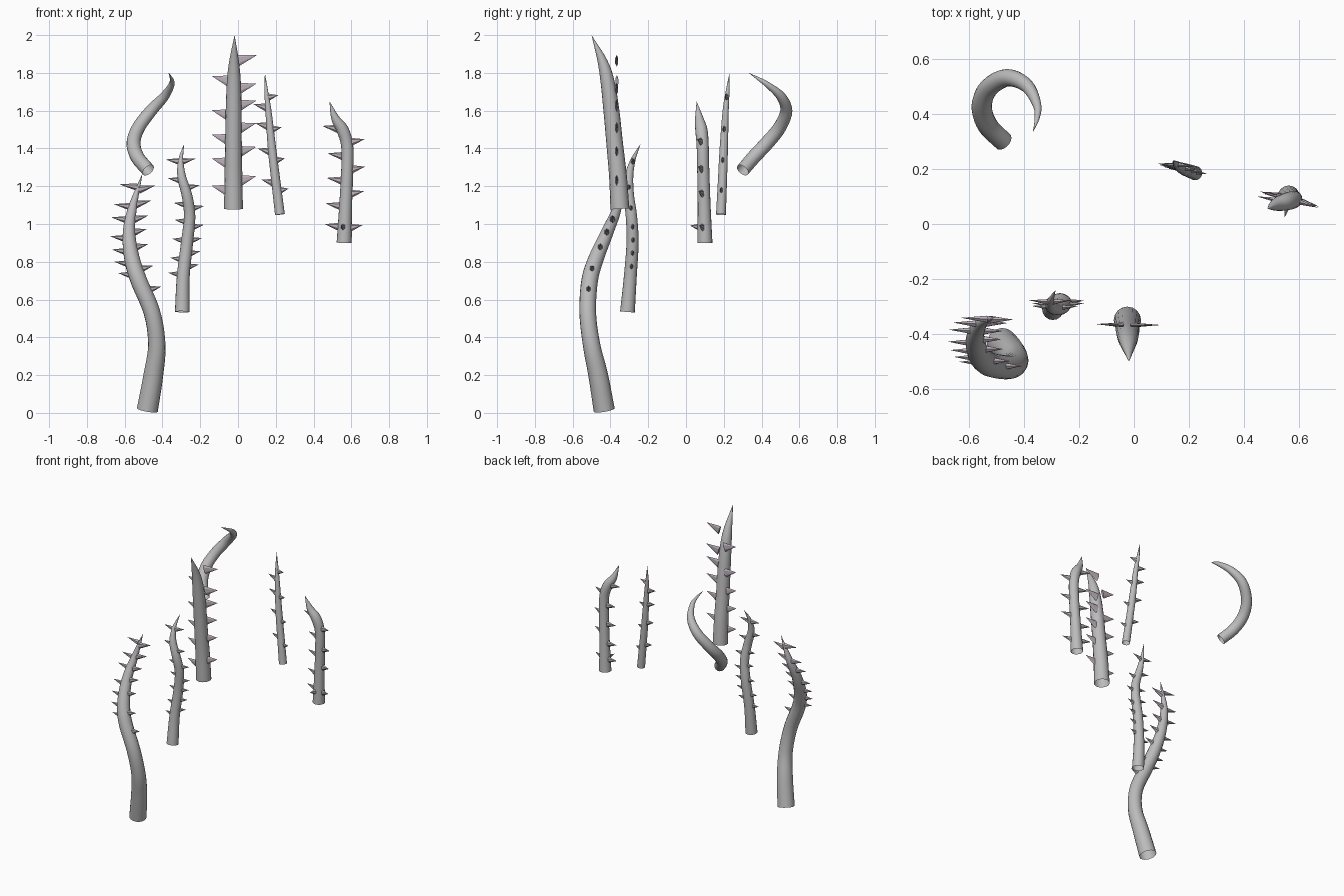
import bpy, bmesh
from mathutils import Vector, Matrix

if "Cube" in bpy.data.objects:
    bpy.data.objects.remove(bpy.data.objects["Cube"], do_unlink=True)


def make_material(name, rgb):
    mat = bpy.data.materials.new(name)
    mat.use_nodes = True
    mat.diffuse_color = (*rgb, 1)
    mat.node_tree.nodes["Principled BSDF"].inputs["Base Color"].default_value = (*rgb, 1)
    return mat


SKIN = make_material("stem grey", (0.5, 0.5, 0.5))
THORN = make_material("thorn mauve", (0.5, 0.43, 0.49))
SIDES = 16
STEPS = 5


def smooth_path(points):
    """Catmull-Rom samples of (x, y, z, radius) control points."""
    pts = [Vector(p) for p in points]
    pts = [2 * pts[0] - pts[1]] + pts + [2 * pts[-1] - pts[-2]]
    out = []
    for a, b, c, d in zip(pts, pts[1:], pts[2:], pts[3:]):
        for i in range(STEPS):
            t = i / STEPS
            out.append(0.5 * (2 * b + (c - a) * t + (2 * a - 5 * b + 4 * c - d) * t ** 2
                              + (3 * b - a - 3 * c + d) * t ** 3))
    return out + [pts[-2]]


def finish(bm, name, mat, smooth):
    bmesh.ops.recalc_face_normals(bm, faces=bm.faces)
    mesh = bpy.data.meshes.new(name)
    bm.to_mesh(mesh)
    bm.free()
    mesh.materials.append(mat)
    obj = bpy.data.objects.new(name, mesh)
    bpy.context.collection.objects.link(obj)
    for poly in mesh.polygons:
        poly.use_smooth = smooth
    return obj


def build_stem(name, points):
    """Tapered tube, open at the base and pointed at the tip."""
    path = smooth_path(points)
    bm = bmesh.new()
    rings = []
    normal = Vector((1, 0, 0))
    for i, p in enumerate(path[:-1]):
        tangent = (path[i + 1].xyz - path[max(i - 1, 0)].xyz).normalized()
        normal = (normal - tangent * normal.dot(tangent)).normalized()
        ring = []
        for k in range(SIDES):
            spin = Matrix.Rotation(6.28319 * k / SIDES, 3, tangent)
            ring.append(bm.verts.new(p.xyz + spin @ normal * max(p.w, 0.002)))
        rings.append(ring)
    tip = bm.verts.new(path[-1].xyz)
    for k in range(SIDES):
        n = (k + 1) % SIDES
        for low, high in zip(rings, rings[1:]):
            bm.faces.new((low[k], low[n], high[n], high[k]))
        bm.faces.new((rings[-1][k], rings[-1][n], tip))
    finish(bm, name, SKIN, True)
    return path


def centre_at(path, z):
    for a, b in zip(path, path[1:]):
        if a.z <= z <= b.z:
            return a.lerp(b, (z - a.z) / (b.z - a.z))
    return path[-1]


def build_thorns(name, path, heights, direction, length, size, fixed_y=None):
    """Row of narrow cones leaving the stem; size is (half width, half height)."""
    bm = bmesh.new()
    for z in heights:
        c = centre_at(path, z)
        root = c.xyz
        if fixed_y is not None:
            root.y = fixed_y
        axis = Vector(direction).normalized()
        side = Vector((0, 0, 1)).cross(axis).normalized()
        up = axis.cross(side)
        start = root + axis * c.w * 0.6
        ring = []
        for k in range(6):
            v = Matrix.Rotation(6.28319 * k / 6, 2) @ Vector((0, 1))
            ring.append(bm.verts.new(start + side * v.x * size[0] + up * v.y * size[1]))
        tip = bm.verts.new(root + axis * length)
        bm.faces.new(ring)
        for k in range(6):
            bm.faces.new((ring[k], ring[(k + 1) % 6], tip))
    finish(bm, name, THORN, False)


# Tall curved stem standing on the ground
path = build_stem("tall_stem", [
    (-.48, -.433, .015, .056), (-.448, -.465, .2, .052), (-.43, -.5, .36, .046),
    (-.455, -.52, .53, .044), (-.525, -.51, .7, .044), (-.562, -.475, .82, .041),
    (-.577, -.415, .96, .033), (-.555, -.36, 1.1, .022), (-.505, -.338, 1.27, 0)])
build_thorns("tall_stem_left_thorns", path, (.645, .755, .87, .95, 1.02, 1.1, 1.18),
             (1, 0, .25), .098, (.016, .022))
build_thorns("tall_stem_right_thorns", path, (.725, .785, .85, .92, 1.02, 1.09, 1.195),
             (-1, .05, .15), .102, (.014, .02))

# Small wavy stem
path = build_stem("wavy_stem", [
    (-.295, -.31, .535, .039), (-.29, -.295, .72, .034), (-.27, -.283, .9, .032),
    (-.256, -.289, 1.04, .03), (-.27, -.303, 1.15, .028), (-.298, -.302, 1.25, .023),
    (-.303, -.28, 1.34, .013), (-.285, -.24, 1.425, 0)])
build_thorns("wavy_stem_left_thorns", path, (.77, .84, .91, .98, 1.08, 1.19, 1.33),
             (1, .08, .2), .08, (.011, .018))
build_thorns("wavy_stem_right_thorns", path, (.73, .81, .91, 1.01, 1.1, 1.23, 1.33),
             (-1, .08, .15), .08, (.011, .018))

# Thick central stem, its thorns keep to a straight row
path = build_stem("centre_stem", [
    (-.024, -.35, 1.08, .05), (-.024, -.36, 1.25, .047), (-.024, -.377, 1.42, .044),
    (-.023, -.395, 1.6, .042), (-.022, -.415, 1.75, .037), (-.021, -.442, 1.86, .026),
    (-.018, -.5, 2, 0)])
build_thorns("centre_stem_left_thorns", path, (1.22, 1.375, 1.5, 1.62, 1.71, 1.86),
             (1, 0, .28), .125, (.009, .032), -.367)
build_thorns("centre_stem_right_thorns", path, (1.17, 1.315, 1.44, 1.57, 1.75),
             (-1, .03, .28), .12, (.009, .032), -.367)

# Thin straight stem
path = build_stem("thin_stem", [
    (.222, .185, 1.05, .026), (.2, .193, 1.23, .024), (.18, .2, 1.4, .022),
    (.161, .21, 1.6, .016), (.15, .22, 1.7, .01), (.142, .23, 1.8, 0)])
build_thorns("thin_stem_left_thorns", path, (1.175, 1.335, 1.5, 1.67),
             (1, -.15, .2), .062, (.01, .02))
build_thorns("thin_stem_right_thorns", path, (1.215, 1.38, 1.515, 1.615),
             (-1, .12, .25), .08, (.01, .022))

# Side stem with a hooked tip
path = build_stem("hooked_stem", [
    (.562, .1, .9, .04), (.57, .096, 1.1, .034), (.579, .091, 1.3, .032),
    (.577, .088, 1.42, .032), (.553, .081, 1.5, .032), (.515, .07, 1.56, .022),
    (.484, .056, 1.65, 0)])
build_thorns("hooked_stem_left_thorns", path, (.975, 1.155, 1.285, 1.43),
             (1, -.3, .2), .1, (.012, .024))
build_thorns("hooked_stem_right_thorns", path, (.98, 1.09, 1.225, 1.355, 1.5),
             (-1, .18, .18), .11, (.012, .024))
build_thorns("hooked_stem_front_thorn", path, (.98,), (-.25, -1, .15), .08, (.016, .022))

# Bare curling stem
build_stem("curled_stem", [
    (-.475, .3, 1.285, .036), (-.533, .36, 1.355, .037), (-.553, .43, 1.43, .037),
    (-.527, .495, 1.51, .035), (-.46, .531, 1.6, .032), (-.39, .503, 1.675, .025),
    (-.353, .435, 1.735, .016), (-.352, .385, 1.768, .009), (-.368, .332, 1.8, 0)])
